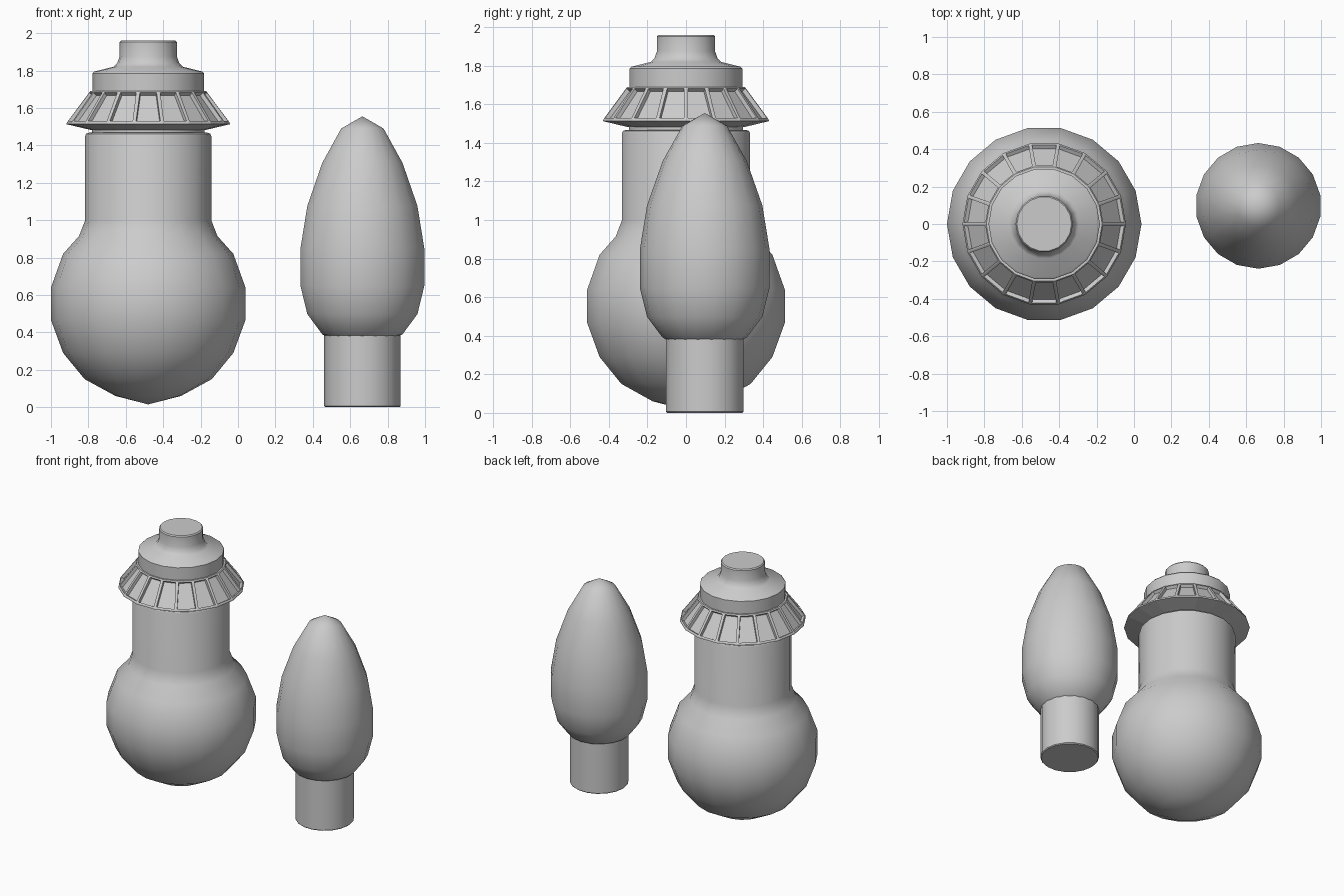
import bpy, bmesh, math

if "Cube" in bpy.data.objects:
    bpy.data.objects.remove(bpy.data.objects["Cube"])

SIDES = 18


def finish(name, bm, centre, angle=35):
    bmesh.ops.recalc_face_normals(bm, faces=bm.faces)
    mesh = bpy.data.meshes.new(name)
    bm.to_mesh(mesh)
    bm.free()
    ob = bpy.data.objects.new(name, mesh)
    bpy.context.collection.objects.link(ob)
    ob.location = (centre[0], centre[1], 0)
    bpy.ops.object.select_all(action='DESELECT')
    ob.select_set(True)
    bpy.context.view_layer.objects.active = ob
    if angle:
        bpy.ops.object.shade_smooth_by_angle(angle=math.radians(angle))
    return ob


def lathe(profile, start=0.0):
    """Revolve (radius, z) points; returns the bmesh and the faces of each band."""
    bm = bmesh.new()
    rings = []
    for r, z in profile:
        if r == 0:
            rings.append([bm.verts.new((0, 0, z))] * SIDES)
        else:
            rings.append([bm.verts.new((r * math.cos(start + 2 * math.pi * i / SIDES),
                                        r * math.sin(start + 2 * math.pi * i / SIDES), z))
                          for i in range(SIDES)])
    bands = []
    for a, b in zip(rings, rings[1:]):
        band = []
        for i in range(SIDES):
            j = (i + 1) % SIDES
            corners = list(dict.fromkeys((a[i], a[j], b[j], b[i])))
            band.append(bm.faces.new(corners))
        bands.append(band)
    return bm, bands


BIG = (-0.48, 0.0)
SMALL = (0.665, 0.097)

# Round bulb with its neck
bm, _ = lathe([(0, .015), (.175, .06), (.34, .15), (.455, .29), (.52, .466), (.52, .64),
               (.455, .82), (.37, .915), (.337, 1.0), (.337, 1.45), (.332, 1.462),
               (.315, 1.468), (0, 1.468)])
finish("round_bulb", bm, BIG, 45)

# Short collar between neck and flange
bm, _ = lathe([(0, 1.46), (.30, 1.46), (.30, 1.50), (0, 1.50)])
finish("collar", bm, BIG)

# Flared flange with recessed panels between the ribs
bm, bands = lathe([(0, 1.483), (.31, 1.483), (.437, 1.513), (.435, 1.522), (.31, 1.69), (0, 1.69)])
bmesh.ops.recalc_face_normals(bm, faces=bm.faces)
bmesh.ops.inset_individual(bm, faces=bands[3], thickness=0.014, depth=0)
bmesh.ops.inset_individual(bm, faces=bands[3], thickness=0.004, depth=-0.022)
finish("ribbed_flange", bm, BIG, 0)

# Stepped cap with contact stub
bm, _ = lathe([(0, 1.68), (.298, 1.68), (.298, 1.785), (.288, 1.795), (.185, 1.82),
               (.166, 1.84), (.153, 1.875), (.153, 1.952), (.146, 1.96), (0, 1.96)])
finish("stepped_cap", bm, BIG, 40)

# Pointed bulb
bm, _ = lathe([(0, .36), (.16, .36), (.218, .39), (.299, .498), (.336, .648), (.336, .85),
               (.299, 1.076), (.218, 1.306), (.115, 1.49), (0, 1.555)], math.pi / 2)
finish("pointed_bulb", bm, SMALL, 50)

# Base socket of the pointed bulb
bm, _ = lathe([(0, 0), (.198, 0), (.204, .006), (.204, .384), (.198, .39), (0, .39)])
finish("socket", bm, SMALL)
